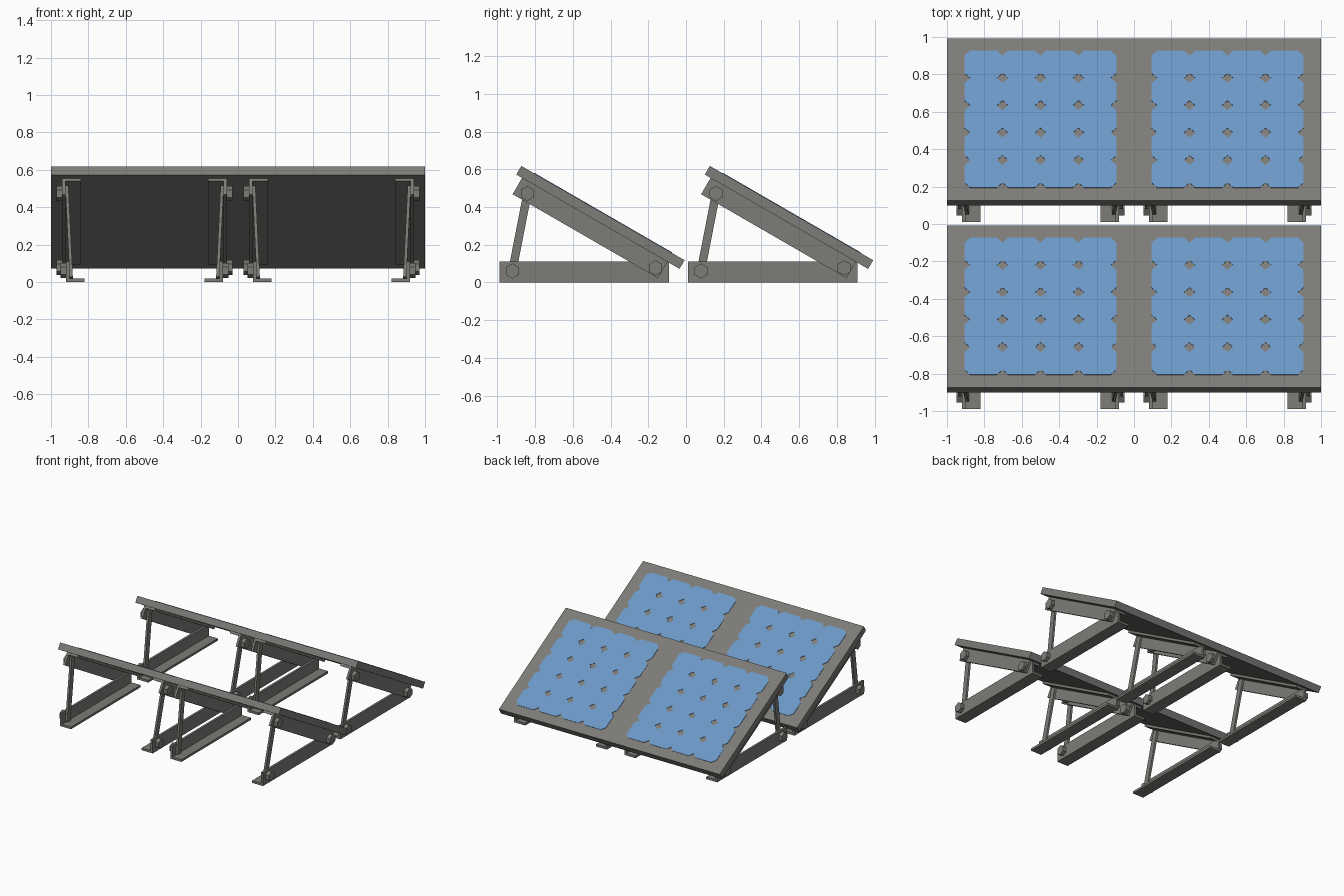
import bpy, bmesh, math
from mathutils import Vector, Matrix

if "Cube" in bpy.data.objects:
    bpy.data.objects.remove(bpy.data.objects["Cube"])


def material(name, rgb):
    m = bpy.data.materials.new(name)
    m.diffuse_color = (*rgb, 1)
    m.use_nodes = True
    m.node_tree.nodes["Principled BSDF"].inputs["Base Color"].default_value = m.diffuse_color
    return m


GREY = material("grey metal", (0.205, 0.2, 0.185))
BLUE = material("cell blue", (0.145, 0.31, 0.565))


def prisms(name, rings, depth, mat, matrix=None):
    """Extrude one or more closed rings of 3D points by a vector into solids."""
    bm = bmesh.new()
    depth = Vector(depth)
    for ring in rings:
        a = [bm.verts.new(Vector(p)) for p in ring]
        b = [bm.verts.new(Vector(p) + depth) for p in ring]
        bm.faces.new(a)
        bm.faces.new(b[::-1])
        for i in range(len(a)):
            j = (i + 1) % len(a)
            bm.faces.new((a[i], b[i], b[j], a[j]))
    bmesh.ops.recalc_face_normals(bm, faces=bm.faces)
    me = bpy.data.meshes.new(name)
    bm.to_mesh(me)
    bm.free()
    me.materials.append(mat)
    ob = bpy.data.objects.new(name, me)
    if matrix:
        ob.matrix_world = matrix
    bpy.context.collection.objects.link(ob)
    return ob


TILT = math.radians(30)
THICK = 0.053
STEEL = 0.018


def cell(cx, cy, w, h, c=0.03):
    """Square solar cell with cut corners, lying on the panel face."""
    x, y, z = w / 2, h / 2, THICK - 0.001
    pts = [(x - c, y), (x, y - c), (x, c - y), (x - c, -y),
           (c - x, -y), (-x, c - y), (-x, y - c), (c - x, y)]
    return [(cx + px, cy + py, z) for px, py in pts]


def bolt(name, x, side, y, z, dy, length=0.03):
    """Hexagonal bolt head pointing outwards from a bracket."""
    ring = [(x, y + dy + 0.04 * math.sin(k * math.pi / 3),
             z + 0.04 * math.cos(k * math.pi / 3)) for k in range(6)]
    prisms(name, [ring], (side * length, 0, 0), GREY)


for row in (0, 1):
    dy = float(row)
    # local frame: y runs down the slope, z is the panel normal
    slope = Matrix.Translation((0, -0.9 + dy, 0.572)) @ Matrix.Rotation(-TILT, 4, 'X')

    # tilted panel board
    prisms("panel_board", [[(-1, 0, 0), (1, 0, 0), (1, 1, 0), (-1, 1, 0)]],
           (0, 0, THICK), GREY, slope)

    for cx in (-0.5, 0.5):
        # 4 x 5 grid of cells
        w, h = 0.203, 0.169
        cells = [cell(cx + (i - 1.5) * w, 0.5 + (j - 2) * h, w, h)
                 for i in range(4) for j in range(5)]
        prisms("solar_cells", cells, (0, 0, 0.004), BLUE, slope)

        for s in (-1, 1):
            def X(d):
                return cx + s * d

            # L-shaped base on the ground
            base = [(0.42, 0), (0.42, 0.11), (0.42 - STEEL, 0.11),
                    (0.42 - STEEL, STEEL), (0.32, STEEL), (0.32, 0)]
            prisms("base_rail", [[(X(d), -0.99 + dy, z) for d, z in base]],
                   (0, 0.9, 0), GREY)

            # L-shaped rail under the panel
            rail = [(0.44, 0), (0.44, -0.1), (0.44 - STEEL, -0.1),
                    (0.44 - STEEL, -STEEL), (0.34, -STEEL), (0.34, 0)]
            prisms("panel_rail", [[(X(d), 0.035, z) for d, z in rail]],
                   (0, 0.89, 0), GREY, slope)

            # strut leaning between base and rail, on their inner sides
            low = Vector((X(0.402), -0.921 + dy, 0.061))
            top = Vector((X(0.422), -0.841 + dy, 0.472))
            axis = (top - low).normalized()
            across = Vector((0, axis.z, -axis.y)).normalized() * 0.022
            low, top = low - axis * 0.038, top + axis * 0.04
            prisms("strut", [[low - across, low + across, top + across, top - across]],
                   (-s * 0.017, 0, 0), GREY)

            # bolt heads
            bolt("strut_foot_bolt", X(0.42), s, -0.921, 0.061, dy)
            bolt("strut_top_bolt", X(0.44), s, -0.841, 0.472, dy)
            bolt("hinge_bolt", X(0.44), s, -0.161, 0.077, dy)
